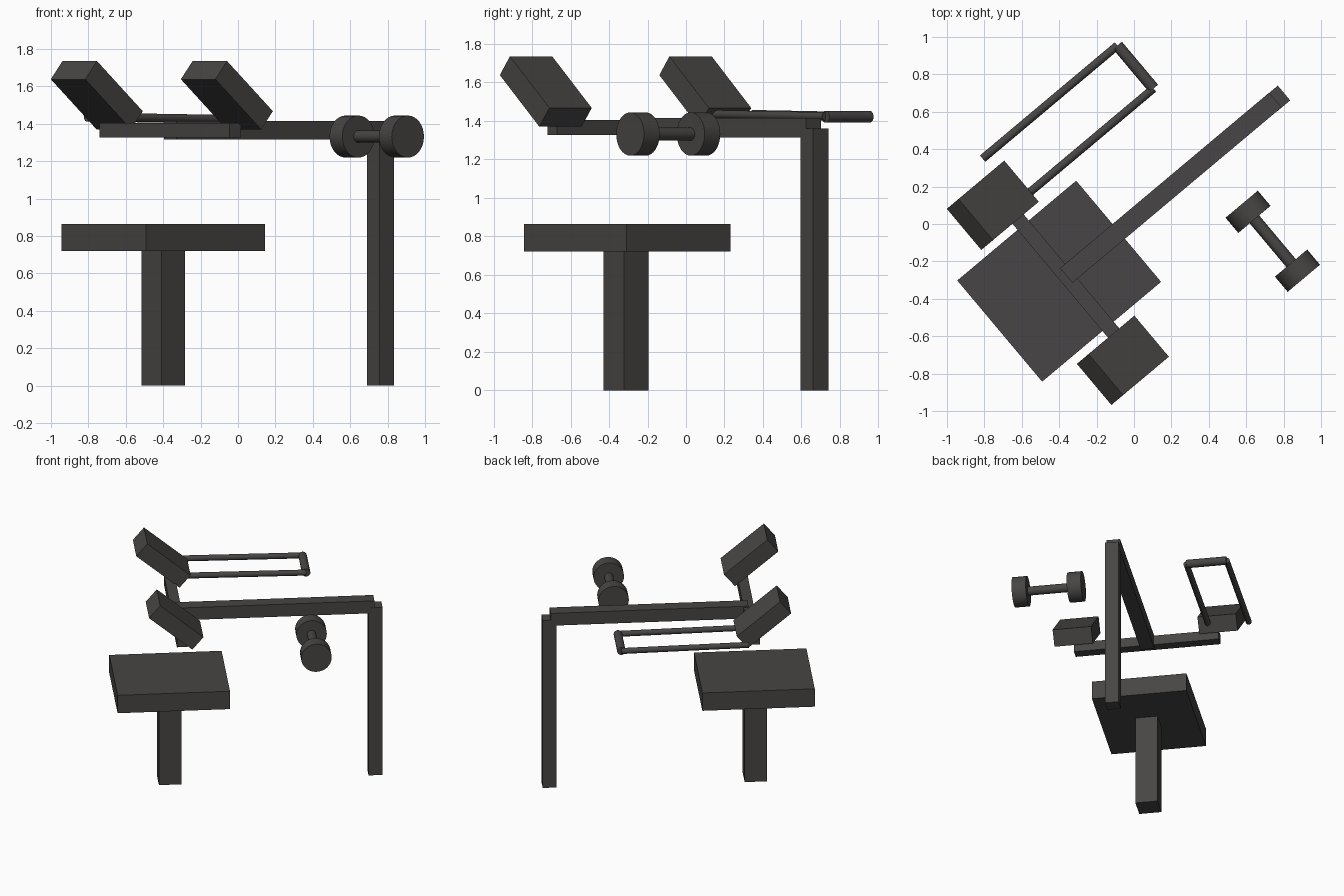
import bpy
import math
from mathutils import Matrix, Vector

cube = bpy.data.objects.get("Cube")
if cube:
    bpy.data.objects.remove(cube, do_unlink=True)

COLOR = (0.064, 0.060, 0.058, 1)
metal = bpy.data.materials.new("charcoal")
metal.use_nodes = True
metal.diffuse_color = COLOR
metal.node_tree.nodes["Principled BSDF"].inputs["Base Color"].default_value = COLOR

# The whole machine is laid out along its own length, then turned about z
YAW = Matrix.Rotation(math.radians(40), 4, 'Z')


def finish(name, matrix):
    obj = bpy.context.object
    obj.name = name
    obj.matrix_world = YAW @ matrix
    obj.data.materials.append(metal)
    return obj


def box(name, center, size, tilt=0):
    bpy.ops.mesh.primitive_cube_add(size=1)
    bpy.context.object.data.transform(Matrix.Diagonal((*size, 1)))
    turn = Matrix.Rotation(math.radians(tilt), 4, 'Y')
    return finish(name, Matrix.Translation(center) @ turn)


def rod(name, start, end, radius):
    a, b = Vector(start), Vector(end)
    bpy.ops.mesh.primitive_cylinder_add(vertices=32, radius=radius, depth=(b - a).length)
    bpy.ops.object.shade_smooth_by_angle(angle=math.radians(30))
    turn = (b - a).to_track_quat('Z', 'Y').to_matrix().to_4x4()
    return finish(name, Matrix.Translation((a + b) / 2) @ turn)


# Seat on its post
box("seat", (-0.503, 0.023, 0.793), (0.83, 0.706, 0.145))
box("seat_post", (-0.507, 0.018, 0.362), (0.165, 0.165, 0.724))

# Upright, main beam and crossbar
box("rear_upright", (1.013, 0.021, 0.68), (0.103, 0.103, 1.36))
box("main_beam", (0.275, 0.022, 1.365), (1.46, 0.103, 0.10))
box("crossbar", (-0.458, 0.018, 1.366), (0.078, 1.081, 0.076))

# Sloping pads
for side, y in (("left", 0.562), ("right", -0.520)):
    box(side + "_pad", (-0.514, y, 1.553), (0.417, 0.287, 0.127), tilt=40)

# Looped handle frame
INNER, OUTER = 0.488, 0.788
for label, y in (("inner", INNER), ("outer", OUTER)):
    rod(label + "_handle_bar", (-0.395, y, 1.435), (0.545, y, 1.423), 0.022)
rod("handle_grip", (0.546, INNER, 1.422), (0.546, OUTER, 1.422), 0.031)

# Dumbbell
X, Z = 0.509, 1.332
NEAR, FAR, HALF = -0.342, -0.753, 0.053
rod("dumbbell_handle", (X, NEAR, Z), (X, FAR, Z), 0.033)
for label, y in (("left", NEAR), ("right", FAR)):
    rod(label + "_weight", (X, y - HALF, Z), (X, y + HALF, Z), 0.1125)
